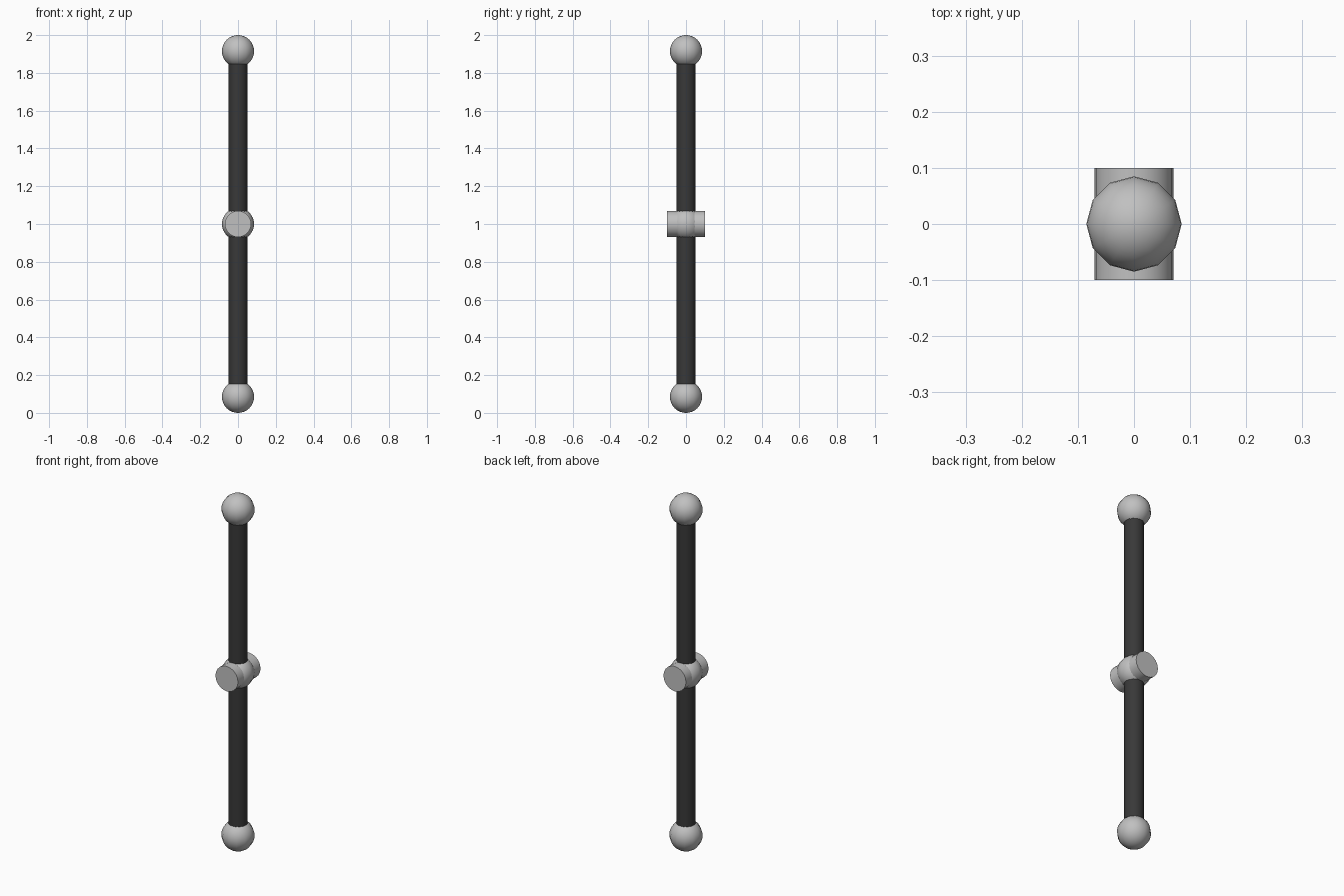
import bpy, math

if "Cube" in bpy.data.objects:
    bpy.data.objects.remove(bpy.data.objects["Cube"])

def material(name, value):
    m = bpy.data.materials.new(name)
    m.diffuse_color = (value, value, value, 1)
    m.use_nodes = True
    m.node_tree.nodes["Principled BSDF"].inputs["Base Color"].default_value = m.diffuse_color
    return m

METAL = material("light grey metal", 0.53)
DARK = material("dark grey grip", 0.04)

def finish(name, mat):
    ob = bpy.context.object
    ob.name = name
    ob.data.materials.append(mat)
    bpy.ops.object.shade_smooth_by_angle(angle=math.radians(40))
    return ob

def ball(name, z):
    bpy.ops.mesh.primitive_uv_sphere_add(segments=12, ring_count=16, radius=0.085, location=(0, 0, z))
    finish(name, METAL)

def rod(name, z0, z1):
    bpy.ops.mesh.primitive_cylinder_add(vertices=16, radius=0.05, depth=z1 - z0,
                                        location=(0, 0, (z0 + z1) / 2))
    finish(name, DARK)

# End balls and centre ball
ball("bottom_ball", 0.085)
ball("centre_ball", 1.0)
ball("top_ball", 1.915)

# Upper and lower shafts
rod("lower_shaft", 0.13, 0.955)
rod("upper_shaft", 1.045, 1.87)

# Cross pin through the centre, front to back
bpy.ops.mesh.primitive_cylinder_add(vertices=20, radius=0.07, depth=0.2, location=(0, 0, 1),
                                    rotation=(math.pi / 2, 0, 0))
finish("cross_pin", METAL)
